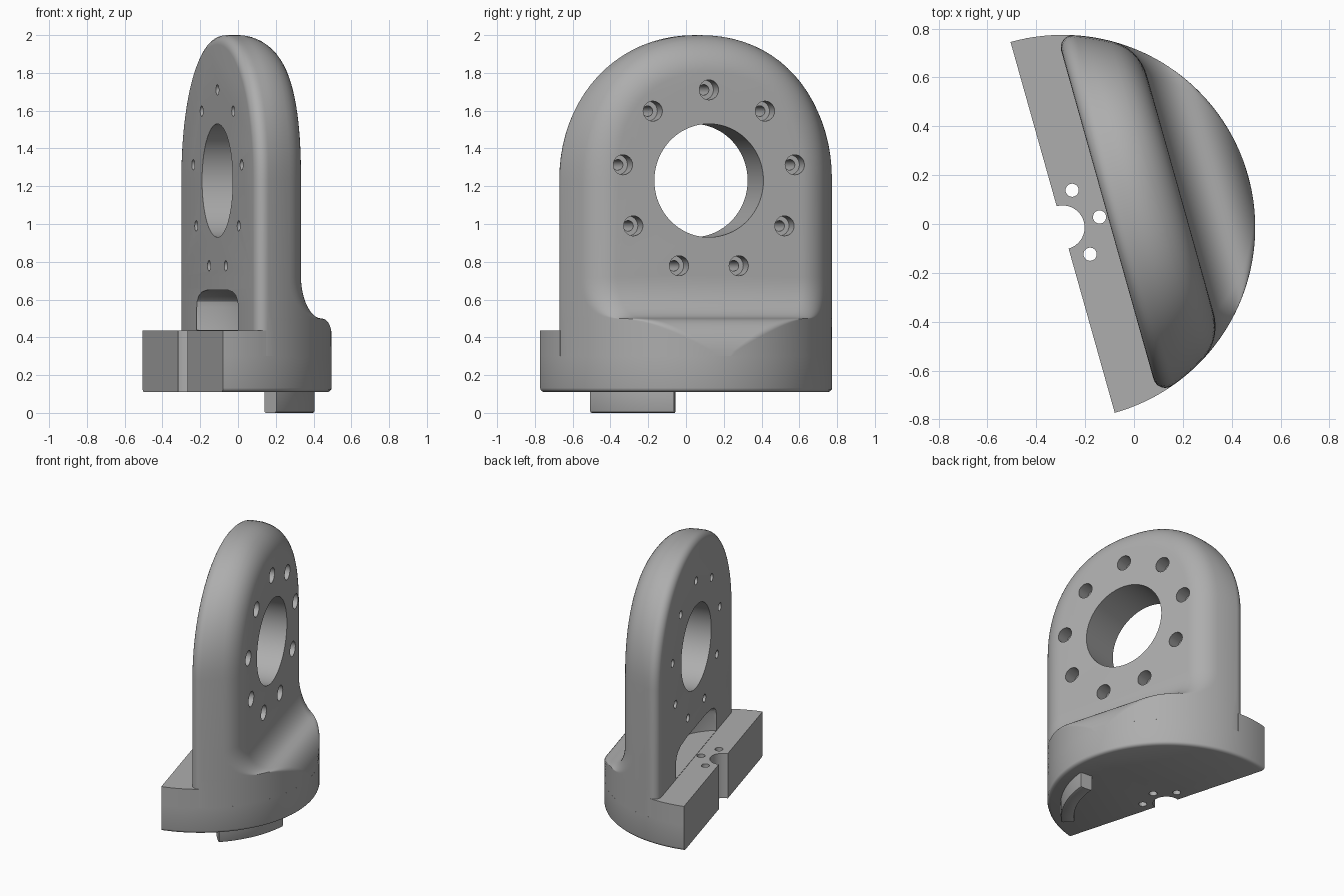
import bpy, bmesh, math
from math import sin, cos, pi, sqrt, atan2
from mathutils import Matrix

if "Cube" in bpy.data.objects:
    bpy.data.objects.remove(bpy.data.objects["Cube"])

R = 0.788                 # base radius
U0, U1 = 0.19, 0.50       # inner and outer faces of the upright
RI, RO = 0.05, 0.20       # inner and outer edge rounding
ZC, ARCH = 1.23, 0.77     # bore height and arch radius
ZS = 0.72                 # height where the upright becomes straight
PLACE = Matrix.Translation((-0.292, -0.014, 0)) @ Matrix.Rotation(math.radians(15.7), 4, 'Z')

grey = bpy.data.materials.new("machined grey")
grey.diffuse_color = (0.42, 0.42, 0.42, 1)
grey.use_nodes = True
grey.node_tree.nodes["Principled BSDF"].inputs["Base Color"].default_value = grey.diffuse_color


def finish(bm, name):
    bmesh.ops.remove_doubles(bm, verts=bm.verts, dist=1e-5)
    bmesh.ops.recalc_face_normals(bm, faces=bm.faces)
    me = bpy.data.meshes.new(name)
    bm.to_mesh(me)
    bm.free()
    me.materials.append(grey)
    ob = bpy.data.objects.new(name, me)
    ob.matrix_world = PLACE
    bpy.context.collection.objects.link(ob)
    return ob


def skin(bm, loops, closed=True, caps=True):
    """Join matching loops of points with quads."""
    rows = [[bm.verts.new(p) for p in lp] for lp in loops]
    n = len(rows[0])
    for a, b in zip(rows, rows[1:]):
        for i in range(n if closed else n - 1):
            j = (i + 1) % n
            bm.faces.new((a[i], a[j], b[j], b[i]))
    if caps:
        bm.faces.new(rows[0])
        bm.faces.new(rows[-1])
    return rows


def prism(bm, outline, levels):
    """outline(inset) gives 2D points, levels are (z, inset)."""
    skin(bm, [[(x, y, z) for x, y in outline(d)] for z, d in levels])


def lathe(bm, profile, mat=Matrix(), seg=64):
    """Closed turned shape from (radius, height) pairs."""
    skin(bm, [[mat @ Matrix.Translation((r * cos(2 * pi * i / seg), r * sin(2 * pi * i / seg), z)).to_translation()
               for i in range(seg)] for r, z in profile])


def across(v, z):
    """Matrix laying a turned shape along the bore direction."""
    return Matrix.Translation((0, v, z)) @ Matrix.Rotation(pi / 2, 4, 'Y')


def cut(ob, cutter):
    m = ob.modifiers.new("cut", 'BOOLEAN')
    m.operation, m.solver, m.object = 'DIFFERENCE', 'EXACT', cutter
    bpy.context.view_layer.update()
    bpy.context.view_layer.objects.active = ob
    bpy.ops.object.modifier_apply(modifier=m.name)
    bpy.data.objects.remove(cutter)


def section(U):
    """Half of the plan section (u, half width) whose outer face is at U."""
    a1 = U0 + RI
    b1 = sqrt((R - RI) ** 2 - a1 ** 2)
    a2 = U - RO
    b2 = sqrt((R - RO) ** 2 - a2 ** 2)
    t1, t2 = atan2(b1, a1), atan2(b2, a2)
    pts = []
    for a, b, r, s, e, n in ((a1, b1, RI, pi, t1, 6), (0, 0, R, t1, t2, 18), (a2, b2, RO, t2, 0, 10)):
        for i in range(n + 1):
            if i == 0 and pts:
                continue
            t = s + (e - s) * i / n
            pts.append((a + r * cos(t), b + r * sin(t)))
    return pts


def arch_radius(u):
    if u < U0 + RI:
        return ARCH - RI + sqrt(max(0, RI ** 2 - (U0 + RI - u) ** 2))
    if u <= U1 - RO:
        return ARCH
    return ARCH - RO + sqrt(max(0, RO ** 2 - (u - U1 + RO) ** 2))


# upright: arched part lofted through its thickness
bm = bmesh.new()
loops = []
for u, w in section(U1):
    n, A = 2.05 + 0.8 * (u - U0), arch_radius(u)
    lp = [(u, w, ZS)]
    for i in range(41):
        t = pi * i / 40
        c, s = cos(t), max(0, sin(t))
        lp.append((u, math.copysign(w * abs(c) ** (2 / n), c), ZC + A * s ** (2 / n)))
    lp.append((u, -w, ZS))
    loops.append(lp)
skin(bm, loops, closed=False)

# upright: lower part flaring out to the round base
flare = []
for i in range(13):
    t = pi / 2 * i / 12
    flare.append((0.644 + 0.143 * cos(t), 0.30 + 0.20 * sin(t)))
for i in range(1, 13):
    t = pi / 2 * i / 12
    flare.append((0.644 - 0.144 * sin(t), ZS - 0.22 * cos(t)))
rings = []
for U, z in flare:
    s = section(U)
    rings.append([(u, -w, z) for u, w in s] + [(u, w, z) for u, w in reversed(s)])
rows = skin(bm, rings, caps=False)
bm.faces.new(rows[0])
upright = finish(bm, "upright")

# bore, counterbores and the rounded recess above the ledge
BOLTS = [(0.48 * cos(pi / 2 + 2 * pi * k / 9), ZC + 0.48 * sin(pi / 2 + 2 * pi * k / 9)) for k in range(9)]
bm = bmesh.new()
lathe(bm, [(0.30, 0), (0.30, 0.8)], across(0, ZC), 96)
for v, z in BOLTS:
    lathe(bm, [(0.053, 0.40), (0.053, 0.6)], across(v, z), 24)
lathe(bm, [(0.447, 0.44), (0.447, 0.56), (0.44, 0.59), (0.41, 0.62), (0.36, 0.64), (0.28, 0.65)])
cut(upright, finish(bm, "bore_cutter"))

# bolt holes
bm = bmesh.new()
for v, z in BOLTS:
    lathe(bm, [(0.028, 0), (0.028, 0.6)], across(v, z), 24)
cut(upright, finish(bm, "bolt_cutter"))


def half_disc(d):
    """Half disc with a semicircular notch in its straight side."""
    arc = [((R - d) * cos(t), (R - d) * sin(t)) for t in (pi * (i / 72 - 0.5) for i in range(73))]
    notch = [(0.09 * cos(t), 0.09 * sin(t)) for t in (pi * (0.5 - i / 20) for i in range(21))]
    return arc + notch


def ledge_outline(d):
    """Strip of the half disc in front of the upright."""
    m = atan2(sqrt(R * R - 0.25 ** 2), 0.25)
    left = [(R * cos(t), R * sin(t)) for t in (m + (pi / 2 - m) * i / 8 for i in range(9))]
    notch = [(0.09 * cos(t), 0.09 * sin(t)) for t in (pi * (0.5 - i / 20) for i in range(21))]
    return left + notch + [(u, -v) for u, v in reversed(left)]


def pin_cutter():
    bm = bmesh.new()
    for k in (-1, 0, 1):
        a = k * pi / 3
        lathe(bm, [(0.027, 0), (0.027, 0.6)], Matrix.Translation((0.157 * cos(a), 0.157 * sin(a), 0)), 24)
    return finish(bm, "pin_cutter")


# base plate with softened lower rim, and the ledge above it
bm = bmesh.new()
prism(bm, half_disc, [(0.11, 0.022), (0.115, 0.010), (0.122, 0.003), (0.132, 0), (0.30, 0)])
base = finish(bm, "base_plate")
cut(base, pin_cutter())
bm = bmesh.new()
prism(bm, ledge_outline, [(0.30, 0), (0.437, 0)])
ledge = finish(bm, "base_ledge")
cut(ledge, pin_cutter())


# curved locating key under the base
def key_outline(d):
    angles = [math.radians(-45 + 41 * i / 16) for i in range(17)]
    return ([((0.70 - d) * cos(t), (0.70 - d) * sin(t)) for t in angles] +
            [((0.61 + d) * cos(t), (0.61 + d) * sin(t)) for t in reversed(angles)])


bm = bmesh.new()
prism(bm, key_outline, [(0, 0.012), (0.004, 0.004), (0.012, 0), (0.12, 0)])
key = finish(bm, "locating_key")
key.matrix_world = Matrix.Translation((-0.292, -0.014, 0))

for ob in (upright, base, ledge, key):
    bpy.ops.object.select_all(action='DESELECT')
    ob.select_set(True)
    bpy.context.view_layer.objects.active = ob
    bpy.ops.object.shade_smooth_by_angle(angle=math.radians(30))
